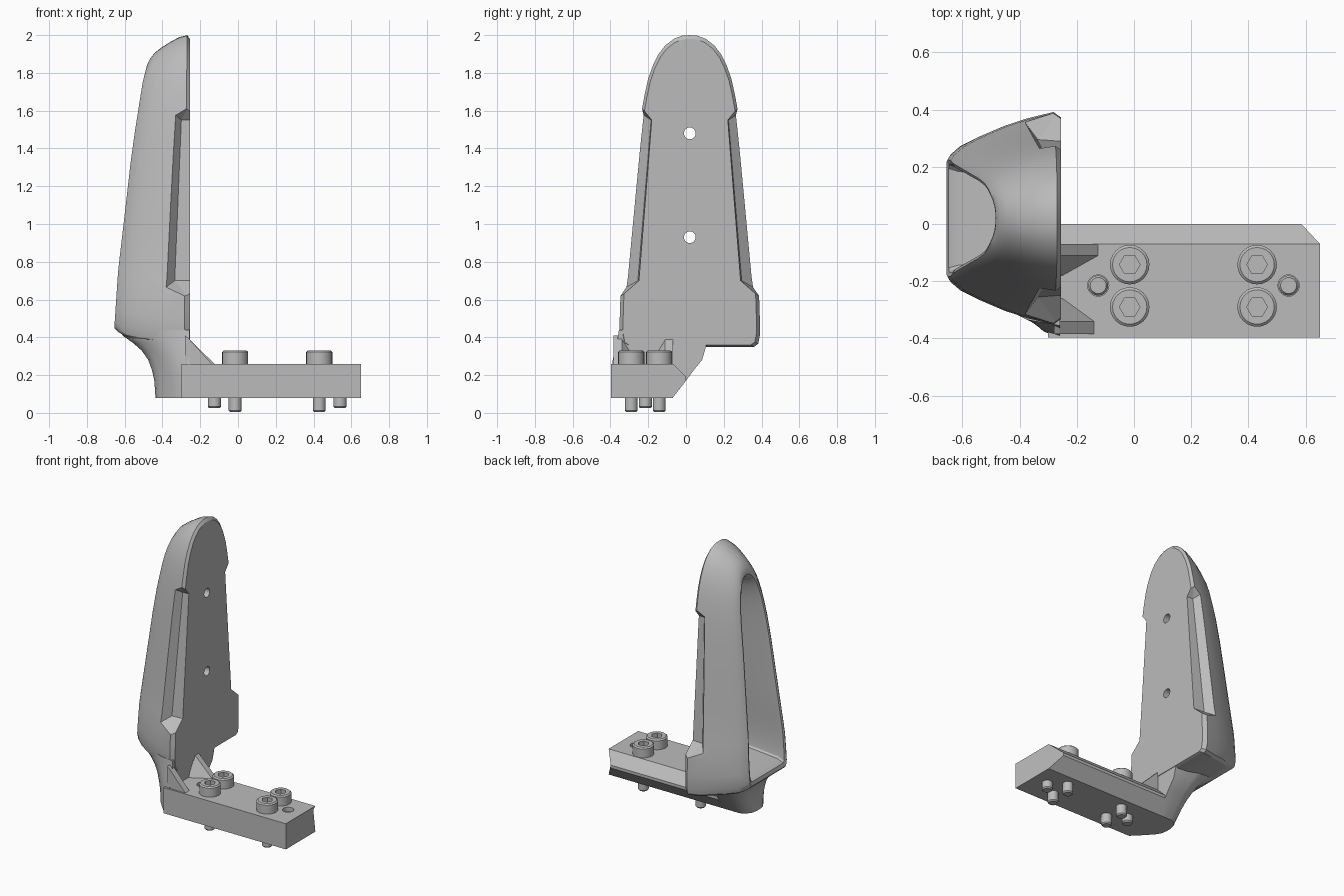
import bpy, bmesh, math
from mathutils import Vector

if "Cube" in bpy.data.objects:
    bpy.data.objects.remove(bpy.data.objects["Cube"], do_unlink=True)

grey = bpy.data.materials.new("plain grey")
grey.use_nodes = True
grey.diffuse_color = (0.5, 0.5, 0.5, 1)
grey.node_tree.nodes["Principled BSDF"].inputs["Base Color"].default_value = (0.5, 0.5, 0.5, 1)


def finish(name, bm, angle=30):
    bmesh.ops.recalc_face_normals(bm, faces=bm.faces)
    mesh = bpy.data.meshes.new(name)
    bm.to_mesh(mesh)
    bm.free()
    mesh.materials.append(grey)
    obj = bpy.data.objects.new(name, mesh)
    bpy.context.collection.objects.link(obj)
    if angle:
        smooth(obj, angle)
    return obj


def smooth(obj, angle):
    bpy.ops.object.select_all(action='DESELECT')
    obj.select_set(True)
    bpy.context.view_layer.objects.active = obj
    bpy.ops.object.shade_smooth_by_angle(angle=math.radians(angle))


def loft(name, rings, angle=30):
    """Skin equal-length rings and cap both ends."""
    bm = bmesh.new()
    loops = [[bm.verts.new(p) for p in ring] for ring in rings]
    n = len(loops[0])
    for a, b in zip(loops, loops[1:]):
        for i in range(n):
            j = (i + 1) % n
            bm.faces.new((a[i], a[j], b[j], b[i]))
    bm.faces.new(loops[0])
    bm.faces.new(loops[-1])
    return finish(name, bm, angle)


def hull(name, points):
    bm = bmesh.new()
    for p in points:
        bm.verts.new(p)
    bmesh.ops.convex_hull(bm, input=bm.verts[:])
    return finish(name, bm, 0)


def turned(name, profile, x, y, n=24):
    """Turned part from (radius, z, is_hexagon) steps."""
    rings = []
    for r, z, is_hex in profile:
        ring = []
        for i in range(n):
            a = math.tau * i / n
            k = r * math.cos(math.pi / 6) / math.cos(a % (math.pi / 3) - math.pi / 6) if is_hex else r
            ring.append((x + k * math.cos(a), y + k * math.sin(a), z))
        rings.append(ring)
    return loft(name, rings)


def cut(obj, cutter):
    mod = obj.modifiers.new("cut", 'BOOLEAN')
    mod.operation = 'DIFFERENCE'
    mod.solver = 'EXACT'
    mod.object = cutter
    bpy.context.view_layer.objects.active = obj
    bpy.ops.object.modifier_apply(modifier=mod.name)
    bpy.data.objects.remove(cutter, do_unlink=True)


def lerp(a, b, t):
    return a + (b - a) * t


def back_x(z):
    """Depth of the sloping back at a height."""
    line = [(0.35, -0.60), (0.45, -0.655), (0.75, -0.635), (1.05, -0.60),
            (1.4, -0.56), (1.75, -0.505), (1.87, -0.475), (2.0, -0.45)]
    for (z0, x0), (z1, x1) in zip(line, line[1:]):
        if z <= z1:
            return lerp(x0, x1, max(0, (z - z0) / (z1 - z0)))
    return line[-1][1]


FRONT, MID, LOW, TOP = -0.255, 0.02, 0.35, 2.0

# Upright: arch outline skinned from the flat front to the back, then into the pocket
half = [(0.04, 1.997), (0.085, 1.98), (0.13, 1.945), (0.165, 1.9), (0.195, 1.84),
        (0.22, 1.77), (0.24, 1.68), (0.258, 1.58), (0.279, 1.4), (0.30, 1.2),
        (0.326, 0.95), (0.35, 0.72), (0.367, 0.62), (0.371, 0.5), (0.371, 0.41),
        (0.362, 0.365), (0.34, 0.35)]
outline = [(0, TOP)] + half + [(-w, z) for w, z in reversed(half)]
# depth share, width share, drop at top, lift at bottom
layers = [(0, 0.95, 0.02, 0.01), (0.07, 1, 0, 0), (0.3, 0.94, 0.012, 0.005),
          (0.5, 0.87, 0.035, 0.02), (0.72, 0.77, 0.065, 0.035), (0.88, 0.68, 0.095, 0.05),
          (0.97, 0.6, 0.13, 0.075), (1, 0.55, 0.16, 0.1), (0.985, 0.51, 0.18, 0.125),
          (0.9, 0.48, 0.2, 0.15)]
rings = []
for t, f, drop, lift in layers:
    ring = []
    for w, z in outline:
        h = lerp(LOW + lift, TOP - drop, (z - LOW) / (TOP - LOW))
        ring.append((lerp(FRONT, back_x(h), t), MID + w * f, h))
    rings.append(ring)
rings.append([(-0.31, MID + w * 0.42, lerp(0.54, 1.75, (z - LOW) / (TOP - LOW))) for w, z in outline])
upright = loft("upright", rings)

# Side grip notches
for s in (1, -1):
    section = [(-0.2, 0.197, 0.265, 0, 0), (-0.30, 0.205, 0.275, 0, 0),
               (-0.38, 0.31, 0.38, 0.07, 0.06), (-0.2, 0.36, 0.46, 0.2, 0.17)]
    pts = []
    for x, y_top, y_low, up, down in section:
        pts.append((x, MID + s * y_top, 1.55 + up))
        pts.append((x - (0.035 if x < -0.25 else 0), MID + s * y_low, 0.70 - down))
    cut(upright, hull("notch_cutter", pts))

# Screw holes in the flat front plate
for z in (0.93, 1.48):
    ring = [(MID + 0.031 * math.cos(i * math.tau / 20), z + 0.031 * math.sin(i * math.tau / 20))
            for i in range(20)]
    cut(upright, loft("hole_cutter", [[(x, y, h) for y, h in ring] for x in (-0.2, -0.36)]))
smooth(upright, 30)

# Neck flaring from the base into the upright
neck = []
for z, xb, y0, y1 in [(0.08, -0.437, -0.397, -0.07), (0.17, -0.443, -0.396, 0),
                      (0.225, -0.455, -0.394, 0.04), (0.28, -0.475, -0.388, 0.085),
                      (0.33, -0.51, -0.378, 0.10), (0.37, -0.555, -0.368, 0.11),
                      (0.405, -0.605, -0.36, 0.13), (0.44, -0.635, -0.355, 0.16)]:
    plan = [(0, y0), (0.3, y0 + 0.02), (0.6, y0 + 0.075), (0.85, y0 + 0.125), (0.96, y0 + 0.16),
            (1, y0 + 0.2), (1, y1 - 0.09), (0.95, y1 - 0.05), (0.8, y1 - 0.015), (0.6, y1), (0, y1)]
    neck.append([(lerp(FRONT - 0.003, xb, d), y, z) for d, y in plan])
loft("neck", neck, 40)

# Base bar with a chamfered back edge and corner
profile = [(-0.397, 0.08), (-0.07, 0.08), (0, 0.17), (0, 0.19), (-0.07, 0.26), (-0.397, 0.26)]
bar = loft("base_bar", [[(-0.3, y, z) for y, z in profile],
                        [(0.65 - max(0, y + 0.07) * 0.93, y, z) for y, z in profile]], 0)

# Dowel pins in recessed holes
for x in (-0.125, 0.54):
    cut(bar, turned("pin_hole_cutter", [(0.037, 0.2, 0), (0.037, 0.3, 0)], x, -0.215))
    turned("dowel_pin", [(0.028, 0.025, 0), (0.035, 0.033, 0), (0.035, 0.225, 0), (0.028, 0.235, 0)],
           x, -0.215)

# Socket head bolts
for x in (-0.015, 0.43):
    for y in (-0.142, -0.29):
        turned("bolt", [(0.027, 0.005, 0), (0.034, 0.013, 0), (0.034, 0.255, 0), (0.069, 0.255, 0),
                        (0.069, 0.322, 0), (0.06, 0.33, 0), (0.036, 0.33, 1), (0.036, 0.285, 1)], x, y)

# Corner ribs between the bar and the upright
for name, outer, inner, foot, end in [("front_rib", -0.385, -0.34, -0.26, -0.14),
                                      ("back_rib", -0.07, -0.11, -0.18, -0.125)]:
    hull(name, [(x, y, z) for y in (outer, inner) for x, z in
                ((-0.28, 0.41), (-0.262, 0.395), (end, 0.26), (end, 0.25), (-0.28, 0.25))]
         + [(-0.25, foot, 0.26), (-0.28, foot, 0.25)])
